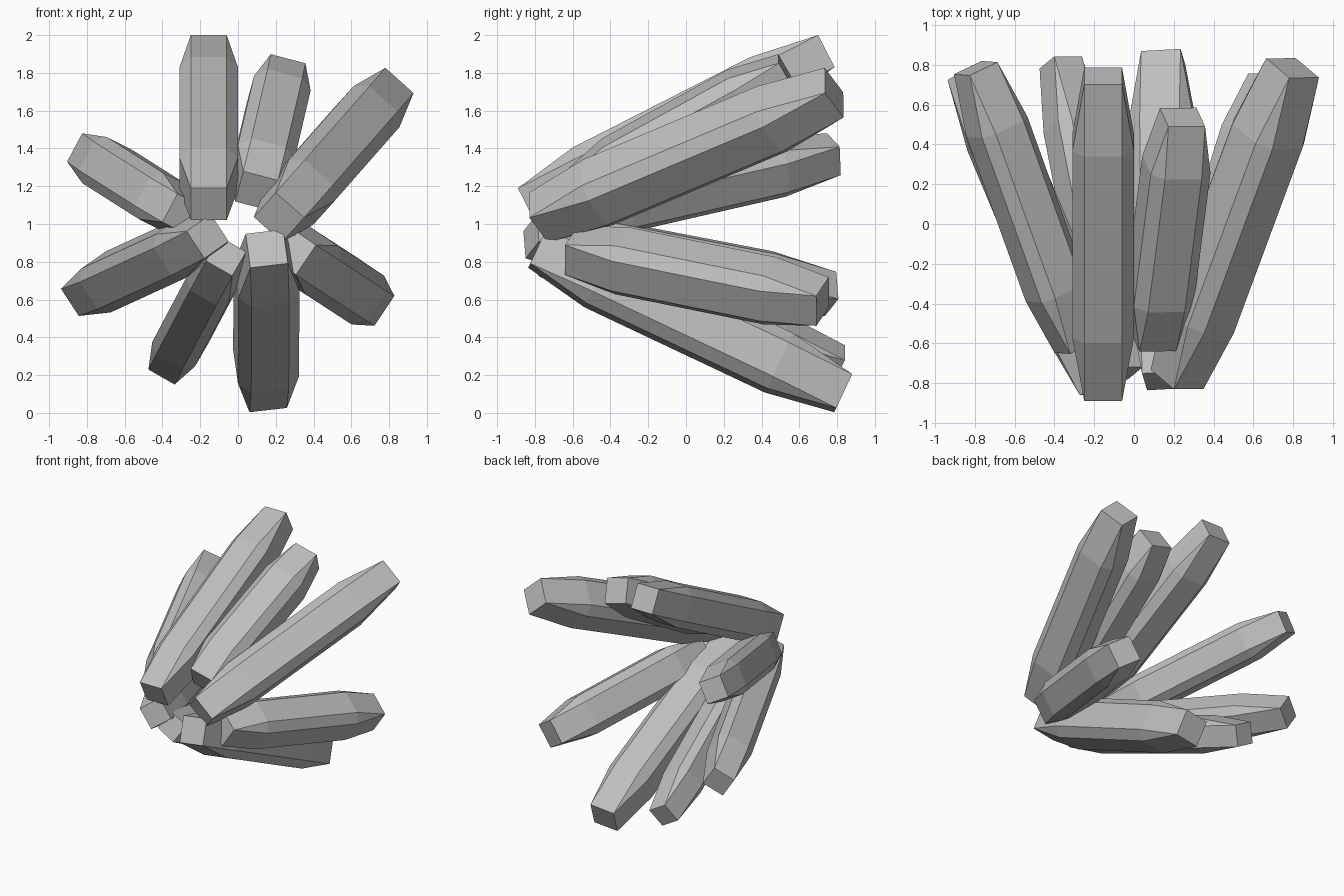
import bpy, bmesh
from math import cos, sin, radians
from mathutils import Vector

cube = bpy.data.objects.get("Cube")
if cube:
    bpy.data.objects.remove(cube, do_unlink=True)

# Single stone colour
stone = bpy.data.materials.new("grey_stone")
stone.use_nodes = True
GREY = (0.52, 0.52, 0.52, 1)
stone.diffuse_color = GREY
stone.node_tree.nodes["Principled BSDF"].inputs["Base Color"].default_value = GREY


def shard(name, front, back, tilt, width):
    """Long block: square ends, octagonal middle.
    front and back are the midpoints of the outer edges of the two ends,
    tilt is the angle of those edges in the xz plane."""
    front, back = Vector(front), Vector(back)
    length = (back - front).length
    axis = (back - front).normalized()
    side = Vector((cos(radians(tilt)), 0, sin(radians(tilt))))
    side = (side - axis * side.dot(axis)).normalized()
    out = side.cross(axis)
    if out.x * axis.x + out.z * axis.z < 0:
        out.negate()
    half = width / 2
    wide = half * 1.63
    start = front - out * half

    square = [(a * half, b * half) for a in (-1, 1) for b in (-1, 1)]
    octagon = [(a * p, b * q) for a in (-1, 1) for b in (-1, 1)
               for p, q in ((half, wide), (wide, half))]
    bm = bmesh.new()
    for part, section in ((0, square), (0.2, octagon), (0.79, octagon), (1, square)):
        for s, o in section:
            bm.verts.new(start + axis * length * part + side * s + out * o)
    bmesh.ops.convex_hull(bm, input=bm.verts[:])
    bmesh.ops.dissolve_limit(bm, angle_limit=radians(1), verts=bm.verts[:], edges=bm.edges[:])
    bmesh.ops.recalc_face_normals(bm, faces=bm.faces[:])
    mesh = bpy.data.meshes.new(name)
    bm.to_mesh(mesh)
    bm.free()
    mesh.materials.append(stone)
    bpy.context.collection.objects.link(bpy.data.objects.new(name, mesh))


# Shards fanning out from the front
shard("top_shard", (-0.155, -0.89, 1.19), (-0.155, 0.70, 2.0), 0, 0.19)
shard("short_upper_shard", (0.12, -0.64, 1.255), (0.265, 0.49, 1.875), -15, 0.19)
shard("upper_left_shard", (0.275, -0.83, 1.10), (0.855, 0.735, 1.76), -42, 0.20)
shard("lower_left_shard", (0.36, -0.64, 0.81), (0.775, 0.69, 0.54), 56, 0.19)
shard("bottom_shard", (0.165, -0.83, 0.78), (0.16, 0.79, 0.015), 8, 0.20)
shard("thin_bottom_shard", (-0.10, -0.78, 0.765), (-0.405, 0.78, 0.19), -30, 0.16)
shard("upper_right_shard", (-0.36, -0.65, 1.085), (-0.865, 0.75, 1.405), 63, 0.17)
shard("lower_right_shard", (-0.225, -0.855, 0.89), (-0.89, 0.73, 0.585), -55, 0.172)
